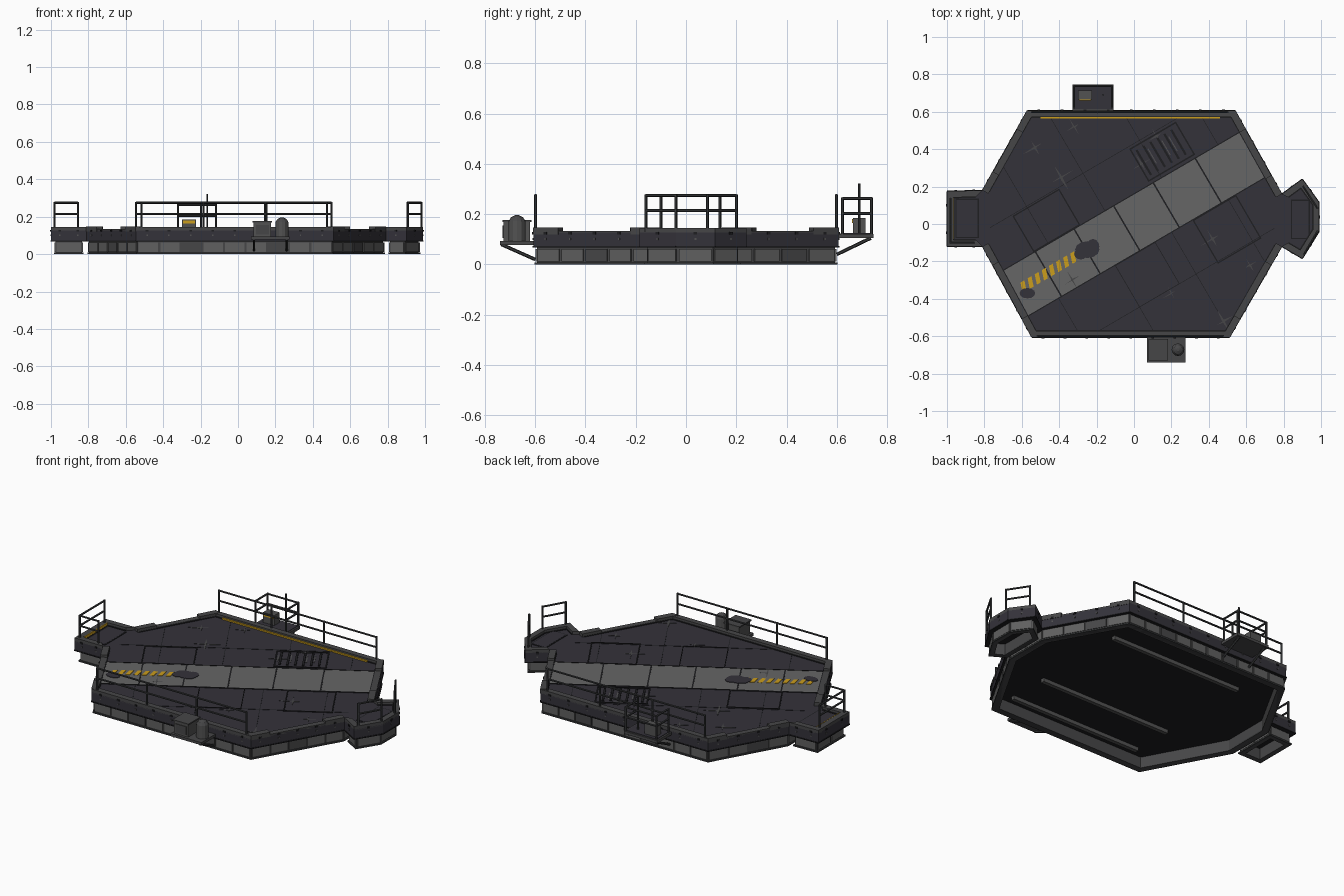
import bpy, bmesh, math, random
from mathutils import Vector, Matrix

if "Cube" in bpy.data.objects:
    bpy.data.objects.remove(bpy.data.objects["Cube"])

random.seed(4)
COLS = {"deck_charcoal": (.034, .032, .042), "runway_grey": (.133, .133, .133),
        "curb_grey": (.062, .062, .064), "panel_grey": (.115, .115, .115),
        "rail_steel": (.042, .044, .046), "seam_black": (.013, .013, .015),
        "warning_yellow": (.60, .34, .012), "machine_grey": (.085, .085, .085)}
MATS = []
for n, c in COLS.items():
    m = bpy.data.materials.new(n)
    m.diffuse_color = (*c, 1)
    m.use_nodes = True
    m.node_tree.nodes["Principled BSDF"].inputs["Base Color"].default_value = m.diffuse_color
    MATS.append(m)
DECK, RUN, CURB, PANEL, RAIL, BLACK, YEL, MACH = range(8)


class Part:
    """Collects solids into one named mesh object."""
    def __init__(self, name):
        self.name, self.bm = name, bmesh.new()

    def prism(self, pts, z0, z1, mat, under=None):
        if len(pts) < 3:
            return
        lo = [self.bm.verts.new((x, y, z0)) for x, y in pts]
        hi = [self.bm.verts.new((x, y, z1)) for x, y in pts]
        n = len(pts)
        fs = [self.bm.faces.new((lo[i], lo[(i+1) % n], hi[(i+1) % n], hi[i])) for i in range(n)]
        fs.append(self.bm.faces.new(hi))
        for f in fs:
            f.material_index = mat
        self.bm.faces.new(lo[::-1]).material_index = mat if under is None else under

    def box(self, x0, x1, y0, y1, z0, z1, mat):
        self.prism([(x0, y0), (x1, y0), (x1, y1), (x0, y1)], z0, z1, mat)

    def rod(self, a, b, r, mat, sides=6, r2=None):
        a, b = Vector(a), Vector(b)
        d = b - a
        mtx = Matrix.Translation((a+b)/2) @ d.to_track_quat('Z', 'Y').to_matrix().to_4x4()
        g = bmesh.ops.create_cone(self.bm, cap_ends=True, segments=sides, radius1=r,
                                  radius2=r if r2 is None else r2, depth=d.length, matrix=mtx)
        for f in {f for v in g["verts"] for f in v.link_faces}:
            f.material_index = mat

    def along(self, p, q, s0, s1, d0, d1, z0, z1, mat):
        """Block along edge p-q from s0 to s1, from outward depth d0 to d1."""
        p, q = Vector(p), Vector(q)
        t = (q-p).normalized()
        n = Vector((t.y, -t.x))
        self.prism([p+t*s0+n*d1, p+t*s1+n*d1, p+t*s1+n*d0, p+t*s0+n*d0], z0, z1, mat)

    def rail(self, pts, z0, z1, posts):
        for p, q in zip(pts, pts[1:]):
            p, q = Vector(p), Vector(q)
            for z in (z1, (z0+z1)/2+.012):
                self.rod((*p, z), (*q, z), .006, RAIL)
            for i in range(posts):
                c = p.lerp(q, i/(posts-1))
                self.rod((*c, z0), (*c, z1+.004), .006, RAIL)

    def done(self):
        bmesh.ops.recalc_face_normals(self.bm, faces=self.bm.faces)
        me = bpy.data.meshes.new(self.name)
        self.bm.to_mesh(me)
        for m in MATS:
            me.materials.append(m)
        bpy.context.collection.objects.link(bpy.data.objects.new(self.name, me))


def edges(poly):
    return [(poly[i], poly[(i+1) % len(poly)]) for i in range(len(poly))]


def inset(poly, d):
    out = []
    for i in range(len(poly)):
        a, b, c = (Vector(poly[(i+k) % len(poly)]) for k in (-1, 0, 1))
        t1, t2 = (b-a).normalized(), (c-b).normalized()
        n1, n2 = Vector((-t1.y, t1.x)), Vector((-t2.y, t2.x))
        out.append(b + (n1+n2) * d/(1+n1.dot(n2)))
    return out


def clip(pts, poly):
    """Keep the part of pts inside the convex outline."""
    pts = [Vector(p) for p in pts]
    for a, b in edges(poly):
        a, t = Vector(a), Vector(b)-Vector(a)
        side = lambda p: t.x*(p.y-a.y) - t.y*(p.x-a.x)
        out = []
        for p, q in edges(pts) if pts else []:
            s, e = side(p), side(q)
            if s >= 0:
                out.append(p)
            if s*e < 0:
                out.append(p.lerp(q, s/(s-e)))
        pts = out
    return pts


HULL = [(-.545, -.607), (.51, -.607), (.79, -.12), (.79, .16), (.54, .607), (-.57, .607), (-.81, .18), (-.81, -.12)]
LEFT = [(-1, -.12), (-.81, -.12), (-.81, .18), (-1, .175)]
RIGHT = [(.79, -.12), (.9, -.185), (.99, -.04), (.99, .115), (.9, .24), (.79, .16)]
SHARED = {"main": (2, 6), "left_wing": (1,), "right_wing": (5,)}

# Decks, recessed base walls, side panels, bolts and curbs
for name, poly in (("main", HULL), ("left_wing", LEFT), ("right_wing", RIGHT)):
    d = Part(name + "_deck")
    d.prism(poly, .067, .127, DECK, BLACK)
    b = Part(name + "_base")
    c = Part(name + "_curb")
    gap = .008 if name == "main" else .018
    out, inn, flange = inset(poly, gap+.006), inset(poly, .045), inset(poly, gap-.003)
    rim = inset(poly, .034)
    for i, (p, q) in enumerate(edges(out)):
        j = (i+1) % len(poly)
        b.prism([p, q, inn[j], inn[i]], 0, .067, CURB)
        b.prism([flange[i], flange[j], inn[j], inn[i]], 0, .008, RAIL)
        ln = (q-p).length
        n = max(1, round(ln/.115))
        for k in range(n):
            b.along(p, q, ln*k/n+.006, ln*(k+1)/n-.006, -.004, .006, .012, .062,
                    CURB if k % 4 == 2 else PANEL)
        if i in SHARED[name]:
            continue
        P, Q = Vector(poly[i]), Vector(poly[j])
        L = (Q-P).length
        # top and bottom trim lines and bolts on the band
        d.along(P, Q, 0, L, -.004, .003, .067, .073, BLACK)
        for k in range(max(1, round(L/.12))):
            s = L*(k+.5)/max(1, round(L/.12))
            d.along(P, Q, s-.004, s+.004, -.002, .003, .097, .105, MACH)
            d.along(P, Q, s-.007, s+.007, -.002, .005, .12, .13, BLACK)
        tall = name != "main" or i in (0, 4)
        c.prism([P, Q, rim[j], rim[i]], .12, .145 if tall else .133, CURB)
        c.prism([rim[i], rim[j], inset(poly, .039)[j], inset(poly, .039)[i]], .12, .131, BLACK)
        if not tall:
            for s0, s1 in ((0, .115), (L-.115, L)):
                c.along(P, Q, s0, s1, -.036, .002, .12, .147, CURB)
    for part in (d, b, c):
        part.done()

# Deck markings, laid out in a frame turned along the runway
A = math.radians(30.3)
INNER = inset(HULL, .039)
def uv(u, v):
    return (u*math.cos(A)-v*math.sin(A), u*math.sin(A)+v*math.cos(A))

def rect(part, u0, u1, v0, v1, z, mat, lean=0):
    part.prism(clip([uv(u0, v0), uv(u1, v0), uv(u1+lean, v1), uv(u0+lean, v1)], INNER), .125, z, mat)

def outline(part, u0, u1, v0, v1, w=.007):
    for a in ((u0, u1, v0, v0+w), (u0, u1, v1-w, v1), (u0, u0+w, v0, v1), (u1-w, u1, v0, v1)):
        rect(part, *a, .1305, BLACK)

r = Part("runway")
rect(r, -1, 1, -.137, .137, .129, RUN)
r.done()
s = Part("deck_seams")
for v in (-.142, .136):
    rect(s, -1, 1, v, v+.006, .1305, BLACK)
for v in (-.40, .37):
    rect(s, -1, 1, v, v+.003, .1285, BLACK)
for u in (-.53, -.29, -.045, .2, .46):
    rect(s, u-.004, u+.004, -.137, .137, .1305, BLACK)
for u in (-.45, -.1, .25, .6):
    rect(s, u, u+.003, .14, .8, .1285, BLACK)
    rect(s, u-.1, u-.097, -.8, -.14, .1285, BLACK)
outline(s, -.54, -.25, .14, .365)
outline(s, .28, .55, -.41, -.14)
outline(s, -.2, .05, -.4, -.14, .004)
s.done()

h = Part("vent_hatch")
outline(h, .18, .47, .155, .36, .008)
for k in range(6):
    rect(h, .205+k*.043, .217+k*.043, .18, .335, .133, BLACK)
for k in (1, 3, 4):
    rect(h, .222+k*.043, .227+k*.043, .22, .31, .1295, MACH)
h.done()

# Hazard stripes with scorch blots at both ends
z = Part("hazard_stripes")
for k in range(9):
    u = -.70 + k*.044
    rect(z, u, u+.024, -.018, .036, .1315, YEL, .018)
for cx, cy, rx, ry in ((-.25, -.137, .065, .045), (-.285, -.16, .035, .03), (-.22, -.12, .035, .04), (-.57, -.37, .042, .028)):
    z.prism([(cx+rx*math.cos(t*math.pi/6), cy+ry*math.sin(t*math.pi/6)) for t in range(12)], .125, .132, DECK)
z.done()

# Worn paint patches
w = Part("worn_patches")
for cx, cy, size in ((-.53, .41, .07), (-.32, .52, .05), (-.39, .25, .08), (.04, .32, .06), (.42, -.08, .07),
                     (.48, -.52, .08), (.12, .47, .05), (-.33, -.3, .06), (.2, -.37, .05), (.62, -.22, .05)):
    pts = []
    for k in range(12):
        rr = size*(random.uniform(.5, 1.1) if k % 3 == 0 else random.uniform(.07, .2))
        pts.append((cx+rr*math.cos(k*math.pi/6+A), cy+rr*math.sin(k*math.pi/6+A)))
    w.prism(pts, .125, .1292, CURB)
w.done()

# Yellow edge lines
y = Part("yellow_edge_lines")
y.box(-.5, .46, .563, .573, .125, .135, YEL)
y.box(-.966, -.962, -.08, .14, .128, .146, YEL)
y.done()

# Wing floor plates
f = Part("wing_floor_plates")
for x0, x1, y0, y1 in ((-.955, -.83, -.075, .135), (.84, .94, -.08, .13)):
    f.box(x0, x1, y0, y1, .12, .129, BLACK)
    f.box(x0+.006, x1-.006, y0+.006, y1-.006, .12, .13, DECK)
f.done()

# Guard rails
g = Part("guard_rails")
g.rail([(-.545, .598), (.5, .598)], .13, .275, 4)
g.rail([(-.515, -.598), (.475, -.598)], .13, .275, 4)
g.rail([(-.855, -.1), (-.98, -.1), (-.98, .135)], .13, .275, 2)
g.rail([(.905, .2), (.98, .085)], .13, .275, 2)
g.rail([(.98, -.04), (.91, -.16)], .13, .275, 2)
g.done()

# Back balcony with rails, control box, mast and braces
k = Part("back_balcony")
k.box(-.33, -.11, .60, .745, .105, .122, CURB)
k.box(-.32, -.12, .615, .735, .122, .125, DECK)
k.rail([(-.32, .622), (-.32, .737), (-.117, .737), (-.117, .622)], .12, .263, 2)
k.box(-.30, -.225, .665, .715, .125, .185, MACH)
k.box(-.295, -.23, .661, .666, .165, .18, YEL)
k.rod((-.165, .69, .12), (-.165, .69, .322), .005, RAIL)
for x in (-.31, -.13):
    k.rod((x, .735, .105), (x, .6, .04), .007, RAIL)
k.done()

# Front machine shelf with cabinet, domed tank and braces
m = Part("front_machine_shelf")
m.box(.07, .275, -.74, -.60, .078, .094, CURB)
m.box(.082, .177, -.725, -.62, .094, .17, MACH)
m.box(.077, .182, -.73, -.615, .168, .176, CURB)
m.box(.095, .165, -.729, -.724, .105, .155, CURB)
m.rod((.235, -.672, .094), (.235, -.672, .172), .034, MACH, 12)
m.rod((.235, -.672, .172), (.235, -.672, .188), .034, CURB, 12, .024)
m.rod((.235, -.672, .188), (.235, -.672, .196), .024, CURB, 12, .008)
for x in (.085, .26):
    m.rod((x, -.735, .08), (x, -.6, .02), .007, RAIL)
m.done()

# Beams under the main deck
u = Part("underside_beams")
for yy in (.35, .04, -.25, -.5):
    if yy != .04:
        u.box(-.44, .44, yy-.012, yy+.012, .045, .068, MACH)
u.done()
